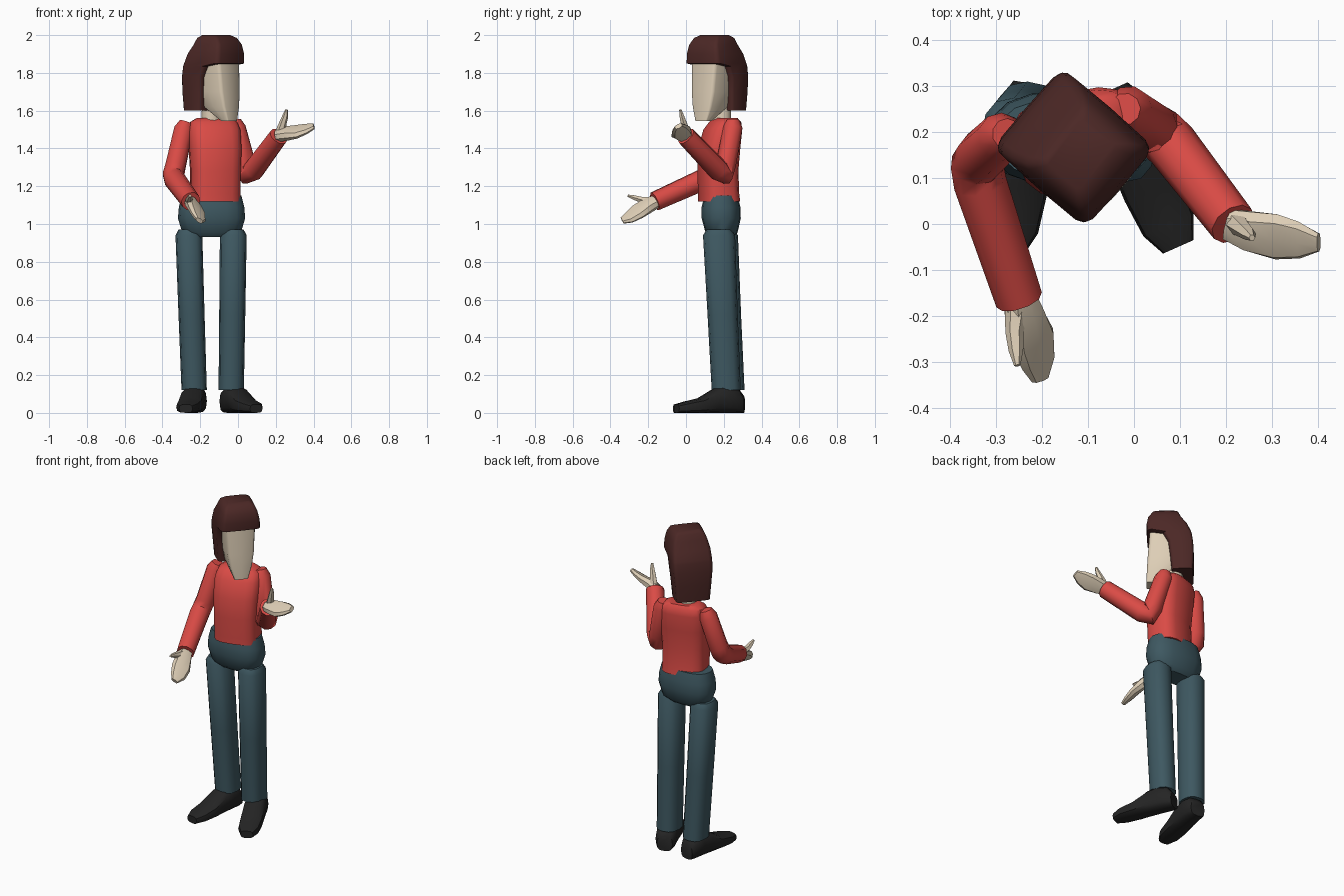
import bpy, bmesh
from math import sin, cos, pi, radians
from mathutils import Vector, Matrix


def material(name, rgb):
    m = bpy.data.materials.new(name)
    m.diffuse_color = (*rgb, 1)
    return m


RED = material("red_cloth", (0.70, 0.07, 0.06))
TEAL = material("teal_cloth", (0.048, 0.098, 0.12))
SKIN = material("skin", (0.73, 0.62, 0.47))
HAIR = material("brown_hair", (0.072, 0.021, 0.019))
BLACK = material("black_leather", (0.018, 0.018, 0.018))


def section(n, p):
    """Unit superellipse outline: p=2 round, larger p squarer."""
    def f(v):
        return 0 if abs(v) < 1e-6 else (1 if v > 0 else -1) * abs(v) ** (2 / p)
    return [(f(cos(2 * pi * i / n)), f(sin(2 * pi * i / n))) for i in range(n)]


def loft(name, rings, mat, angle=40):
    """Skin closed rings of points into a capped solid."""
    bm = bmesh.new()
    vr = [[bm.verts.new(p) for p in r] for r in rings]
    n = len(vr[0])
    for a, b in zip(vr, vr[1:]):
        for i in range(n):
            j = (i + 1) % n
            bm.faces.new((a[i], a[j], b[j], b[i]))
    bm.faces.new(vr[0][::-1])
    bm.faces.new(vr[-1])
    bmesh.ops.recalc_face_normals(bm, faces=bm.faces)
    me = bpy.data.meshes.new(name)
    bm.to_mesh(me)
    bm.free()
    ob = bpy.data.objects.new(name, me)
    bpy.context.collection.objects.link(ob)
    me.materials.append(mat)
    bpy.ops.object.select_all(action='DESELECT')
    ob.select_set(True)
    bpy.context.view_layer.objects.active = ob
    bpy.ops.object.shade_smooth_by_angle(angle=radians(angle))
    return ob


def stack(name, levels, mat, at=(0, 0), turn=0, n=16, p=3):
    """Horizontal sections: (z, centre x, half width, front y, back y)."""
    M = Matrix.Translation((*at, 0)) @ Matrix.Rotation(radians(turn), 4, 'Z')
    rings = [[M @ Vector((cx + u * w, (f + b) / 2 + v * (b - f) / 2, z))
              for u, v in section(n, p)] for z, cx, w, f, b in levels]
    return loft(name, rings, mat)


def tube(name, pts, radii, side, mat, n=10, p=2):
    """Sections along a path; radii are (along side, across side)."""
    pts = [Vector(q) for q in pts]
    rings = []
    for i, q in enumerate(pts):
        a = (q - pts[i - 1]).normalized() if i else Vector()
        b = (pts[i + 1] - q).normalized() if i + 1 < len(pts) else Vector()
        t = (a + b).normalized()
        u = Vector(side)
        u = (u - t * u.dot(t)).normalized()
        w = t.cross(u)
        ru, rw = radii[i]
        rings.append([q + u * c * ru + w * s * rw for c, s in section(n, p)])
    return loft(name, rings, mat)


# head and bobbed hair, turned towards the left hand
HEAD = dict(at=(-0.13, 0.165), turn=49, p=8)
stack("head", [(1.545, 0, 0.040, -0.135, -0.085), (1.62, 0, 0.066, -0.133, 0.02),
               (1.70, 0, 0.080, -0.128, 0.06), (1.88, 0, 0.090, -0.115, 0.08)], SKIN, **HEAD)
stack("hair", [(1.60, 0, 0.100, 0.01, 0.132), (1.70, 0, 0.108, 0.0, 0.137),
               (1.78, 0, 0.116, -0.01, 0.134), (1.835, 0, 0.117, -0.04, 0.126),
               (1.85, 0, 0.118, -0.132, 0.122), (1.90, 0, 0.114, -0.134, 0.10),
               (1.95, 0, 0.102, -0.125, 0.065), (1.985, 0, 0.088, -0.10, 0.05),
               (2.0, 0, 0.065, -0.07, 0.03)], HAIR, **HEAD)
stack("neck", [(1.50, 0, 0.055, -0.05, 0.05), (1.66, 0, 0.05, -0.05, 0.05)],
      SKIN, at=(-0.14, 0.19), n=10, p=2)

# jumper body
stack("jumper", [(1.12, 0, 0.132, -0.105, 0.10), (1.16, 0, 0.131, -0.105, 0.095),
                 (1.28, 0, 0.132, -0.11, 0.09), (1.40, 0, 0.138, -0.105, 0.10),
                 (1.50, 0, 0.138, -0.075, 0.11), (1.54, 0, 0.125, -0.045, 0.105),
                 (1.56, 0, 0.09, -0.02, 0.09)], RED, at=(-0.122, 0.178), turn=14)

# hips
stack("hips", [(0.93, 0, 0.115, -0.06, 0.06), (0.955, 0, 0.155, -0.085, 0.085),
               (1.03, 0, 0.178, -0.105, 0.102), (1.09, 0, 0.173, -0.105, 0.10),
               (1.15, 0, 0.158, -0.09, 0.085)], TEAL, at=(-0.14, 0.188), p=2.5)

# trouser legs: x and y centre at top, then at ankle
for name, x0, y0, x1, y1 in (("right_leg", -0.26, 0.19, -0.232, 0.233),
                             ("left_leg", -0.025, 0.175, -0.036, 0.213)):
    stack(name, [(0.97, x0, 0.055, y0 - 0.065, y0 + 0.065),
                 (0.94, x0, 0.071, y0 - 0.085, y0 + 0.085),
                 (0.52, (x0 + x1) / 2, 0.069, (y0 + y1) / 2 - 0.08, (y0 + y1) / 2 + 0.08),
                 (0.12, x1, 0.067, y1 - 0.077, y1 + 0.077)], TEAL, n=12, p=2.5)

# shoes: distance from heel, half width, height
SHOE = ((0, 0.045, 0.09), (0.025, 0.058, 0.125), (0.085, 0.061, 0.145), (0.15, 0.064, 0.13),
        (0.235, 0.066, 0.08), (0.32, 0.060, 0.06), (0.372, 0.036, 0.045))
for name, hx, hy, yaw in (("right_shoe", -0.218, 0.305, -9), ("left_shoe", -0.055, 0.29, 24)):
    M = Matrix.Translation((hx, hy, 0)) @ Matrix.Rotation(radians(yaw), 4, 'Z')
    loft(name, [[M @ Vector((u * w, -d, h / 2 + v * h / 2)) for u, v in section(12, 3)]
                for d, w, h in SHOE], BLACK)

# sleeves: shoulder, elbow, wrist
ARM_R = [(0.035,) * 2, (0.053,) * 2, (0.056,) * 2, (0.058,) * 2, (0.058,) * 2, (0.052,) * 2]
tube("right_sleeve", [(-0.275, 0.195, 1.54), (-0.288, 0.19, 1.50), (-0.33, 0.15, 1.31),
                      (-0.342, 0.13, 1.26), (-0.335, 0.09, 1.235), (-0.25, -0.165, 1.12)],
     ARM_R, (0.95, 0.3, 0), RED)
tube("left_sleeve", [(-0.02, 0.25, 1.55), (-0.012, 0.248, 1.51), (0.04, 0.21, 1.31),
                     (0.052, 0.20, 1.265), (0.082, 0.172, 1.285), (0.215, 0.0, 1.465)],
     ARM_R, (0.78, 0.62, 0), RED)

# hands and thumbs
PALM_R = [(0.036, 0.03), (0.048, 0.032), (0.056, 0.024), (0.045, 0.018), (0.022, 0.012)]
THUMB_R = [(0.026, 0.024), (0.02, 0.018), (0.016, 0.014), (0.007, 0.007)]
tube("right_hand", [(-0.25, -0.155, 1.12), (-0.238, -0.20, 1.10), (-0.218, -0.255, 1.065),
                    (-0.208, -0.30, 1.035), (-0.205, -0.338, 1.018)],
     PALM_R, (0.75, 0, -0.65), SKIN, n=8, p=2.5)
tube("right_thumb", [(-0.255, -0.18, 1.12), (-0.26, -0.235, 1.128),
                     (-0.257, -0.275, 1.14), (-0.254, -0.308, 1.15)],
     THUMB_R, (1, 0, 0), SKIN, n=6)
tube("left_hand", [(0.205, 0.0, 1.468), (0.25, -0.015, 1.478), (0.31, -0.028, 1.488),
                   (0.36, -0.035, 1.503), (0.402, -0.04, 1.518)],
     PALM_R, (0, -0.88, -0.47), SKIN, n=8, p=2.5)
tube("left_thumb", [(0.225, 0.0, 1.49), (0.238, -0.012, 1.535),
                    (0.25, -0.022, 1.57), (0.257, -0.03, 1.605)],
     THUMB_R, (1, 0, 0), SKIN, n=6)
